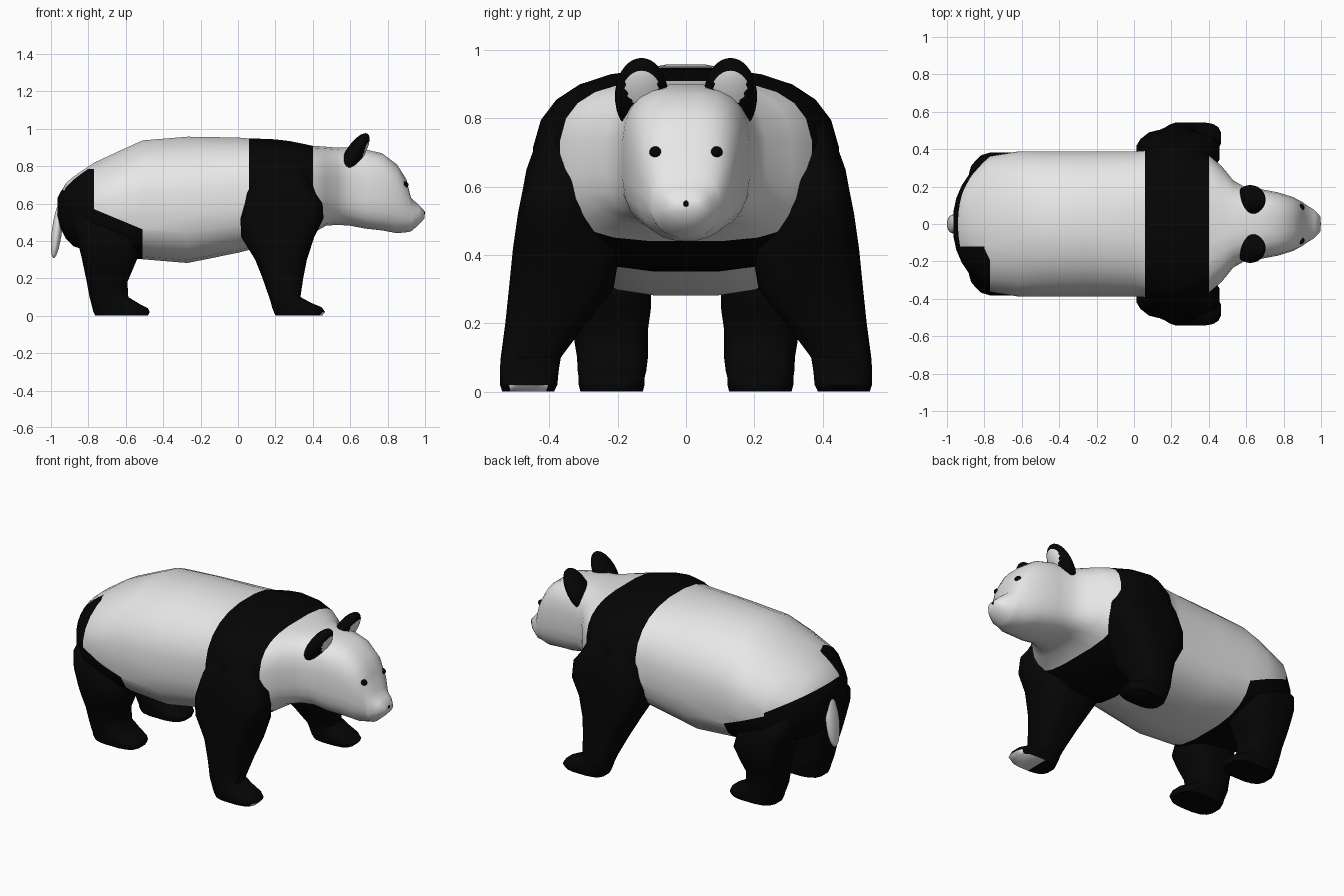
import bpy, bmesh, math
from mathutils import Vector, Matrix

if "Cube" in bpy.data.objects:
    bpy.data.objects.remove(bpy.data.objects["Cube"])


def material(name, v):
    m = bpy.data.materials.new(name)
    m.diffuse_color = (v, v, v, 1)
    m.use_nodes = True
    m.node_tree.nodes["Principled BSDF"].inputs["Base Color"].default_value = m.diffuse_color
    return m


WHITE, BLACK = material("white fur", 0.8), material("black fur", 0.0015)


def oval(n, upper, lower):
    """Unit rounded-square outline with its own squareness above and below."""
    pts = []
    for i in range(n):
        a = 2 * math.pi * (i + 0.5) / n
        c, s = math.cos(a), math.sin(a)
        power = upper if s > 0 else lower
        pts.append((math.copysign(abs(c) ** (2 / power), c),
                    math.copysign(abs(s) ** (2 / power), s)))
    return pts


def loft(rings):
    """Skin a list of point rings and cap both ends."""
    bm = bmesh.new()
    vs = [[bm.verts.new(p) for p in r] for r in rings]
    n = len(vs[0])
    for a, b in zip(vs, vs[1:]):
        for i in range(n):
            j = (i + 1) % n
            bm.faces.new((a[i], a[j], b[j], b[i]))
    bm.faces.new(vs[0])
    bm.faces.new(vs[-1])
    bmesh.ops.recalc_face_normals(bm, faces=bm.faces)
    return bm


def cut(bm, co, no, keep=lambda c: True):
    """Split the faces picked by keep along a plane, for a clean colour edge."""
    faces = [f for f in bm.faces if keep(f.calc_center_median())]
    geom = set(faces)
    for f in faces:
        geom.update(f.edges)
        geom.update(f.verts)
    bmesh.ops.bisect_plane(bm, geom=list(geom), plane_co=co, plane_no=no)


def finish(name, bm, is_black, angle=60):
    bm.normal_update()
    for f in bm.faces:
        f.material_index = int(is_black(f.calc_center_median(), f.normal))
    me = bpy.data.meshes.new(name)
    bm.to_mesh(me)
    bm.free()
    ob = bpy.data.objects.new(name, me)
    bpy.context.collection.objects.link(ob)
    me.materials.append(WHITE)
    me.materials.append(BLACK)
    bpy.ops.object.select_all(action='DESELECT')
    ob.select_set(True)
    bpy.context.view_layer.objects.active = ob
    bpy.ops.object.shade_smooth_by_angle(angle=math.radians(angle))
    return ob


def ellipsoid(name, loc, radii, tilt=0, is_black=lambda u: True):
    """Sphere with its poles on x, coloured by a rule on the unit sphere."""
    bm = bmesh.new()
    bmesh.ops.create_uvsphere(bm, u_segments=36, v_segments=26, radius=1,
                              matrix=Matrix.Rotation(math.pi / 2, 4, 'Y'))
    mat = (Matrix.Translation(loc) @ Matrix.Rotation(math.radians(tilt), 4, 'Y')
           @ Matrix.Diagonal((*radii, 1)))
    inv = mat.inverted()
    bm.transform(mat)
    return finish(name, bm, lambda c, n: is_black(inv @ c))


# Body and head, one loft along x:
# x, half width, bottom, top, upper squareness, lower squareness
SECTIONS = [
    (-0.965, .07, .53, .63, 2.4, 2.4), (-.95, .14, .47, .66, 2.3, 2.4),
    (-.92, .21, .41, .71, 2.2, 2.5), (-.88, .27, .37, .745, 2.1, 2.6),
    (-.77, .365, .335, .82, 2.1, 2.8), (-.62, .39, .31, .89, 2.1, 2.9),
    (-.51, .39, .30, .94, 2.1, 2.9), (-.27, .39, .28, .96, 2.1, 2.9),
    (0, .39, .335, .955, 2.3, 2.9), (.06, .395, .35, .95, 2.4, 2.9),
    (.13, .43, .355, .948, 2.6, 3), (.2, .45, .355, .945, 2.7, 3.1),
    (.28, .44, .36, .935, 2.8, 3.1), (.4, .37, .44, .91, 3, 3.4),
    (.47, .31, .48, .905, 2.8, 3), (.53, .235, .485, .90, 2.7, 3),
    (.6, .195, .48, .90, 2.8, 3), (.68, .187, .465, .89, 3, 3),
    (.77, .17, .455, .87, 3, 2.8), (.85, .145, .44, .81, 3, 2.5),
    (.9, .118, .445, .73, 2.8, 2.2), (.925, .10, .45, .63, 2.6, 2.2),
    (.965, .075, .485, .595, 2.6, 2.2), (.997, .04, .52, .56, 2.6, 2.2)]
bm = loft([[Vector((x, w * c, (b + t) / 2 + (t - b) / 2 * s)) for c, s in oval(24, u, l)]
           for x, w, b, t, u, l in SECTIONS])
rump = lambda c: c.x < -.77
haunch = lambda c: -.77 < c.x < -.51
cut(bm, (0, -.12, 0), (0, 1, 0), rump)
cut(bm, (0, 0, .785), (0, 0, 1), lambda c: rump(c) and c.y < -.12)
cut(bm, (-.77, 0, .59), (-.5, 0, -1), lambda c: rump(c) and c.y > -.12)
cut(bm, (-.77, 0, .57), (.10, 0, .24), haunch)


def body_black(c, n):
    if c.x < -.77:  # the patch climbs higher on one side of the rump
        return c.z < (.785 if c.y < -.12 else .59 - .5 * (c.x + .77))
    if c.x < -.51:
        return .10 * (c.x + .77) + .24 * (c.z - .57) < 0
    return .06 < c.x < .4


finish("body_and_head", bm, body_black)

# Legs, lofts along z: z, x min, x max, inner y, outer y
FRONT = [
    (.86, .15, .33, .14, .34), (.77, .09, .37, .16, .425), (.65, .045, .42, .25, .468),
    (.6, .035, .455, .29, .477), (.52, .01, .46, .27, .493), (.42, .015, .41, .19, .508),
    (.3, .09, .37, .21, .52), (.2, .13, .35, .29, .53), (.1, .165, .335, .365, .543),
    (.07, .175, .39, .37, .545), (.045, .18, .45, .373, .545), (.02, .19, .467, .375, .545),
    (0, .20, .45, .385, .538)]
HIND = [
    (.6, -.86, -.75, .14, .26), (.5, -.885, -.65, .10, .35), (.42, -.865, -.56, .10, .385),
    (.32, -.84, -.53, .10, .38), (.25, -.825, -.56, .10, .36), (.18, -.81, -.59, .11, .333),
    (.1, -.795, -.585, .11, .32), (.06, -.785, -.52, .115, .318),
    (.04, -.78, -.48, .12, .315), (.02, -.775, -.47, .12, .315), (0, -.765, -.48, .125, .31)]
for side, sy in (("right", -1), ("left", 1)):
    for part, table in (("front", FRONT), ("hind", HIND)):
        bm = loft([[Vector(((a + b) / 2 + (b - a) / 2 * c,
                            sy * ((p + q) / 2 + (q - p) / 2 * s), z))
                    for c, s in oval(16, 3, 3)] for z, a, b, p, q in table])
        pale = part == "front" and sy < 0  # one front foot has a pale toe pad
        if pale:
            cut(bm, (.3, 0, 0), (1, 0, 0), lambda c: c.z < .02)
        finish(f"{side}_{part}_leg", bm, lambda c, n: not (
            pale and c.z < .015 and c.x > .3 and (n.z < -.9 or n.x > .5)))

    # Ears with a pale inner patch facing forward, and the eyes
    ellipsoid(f"{side}_ear", (.622, sy * .13, .864), (.048, .078, .13), 33,
              lambda u: u.x < 0 or (u.y / .6) ** 2 + ((u.z - .42) / .4) ** 2 > 1)
    ellipsoid(f"{side}_eye", (.888, sy * .088, .70), (.024, .019, .018))

# Nose and tail
ellipsoid("nose", (.997, 0, .55), (.004, .008, .009))
ellipsoid("tail", (-.968, 0, .455), (.027, .05, .148), 7, lambda u: False)
